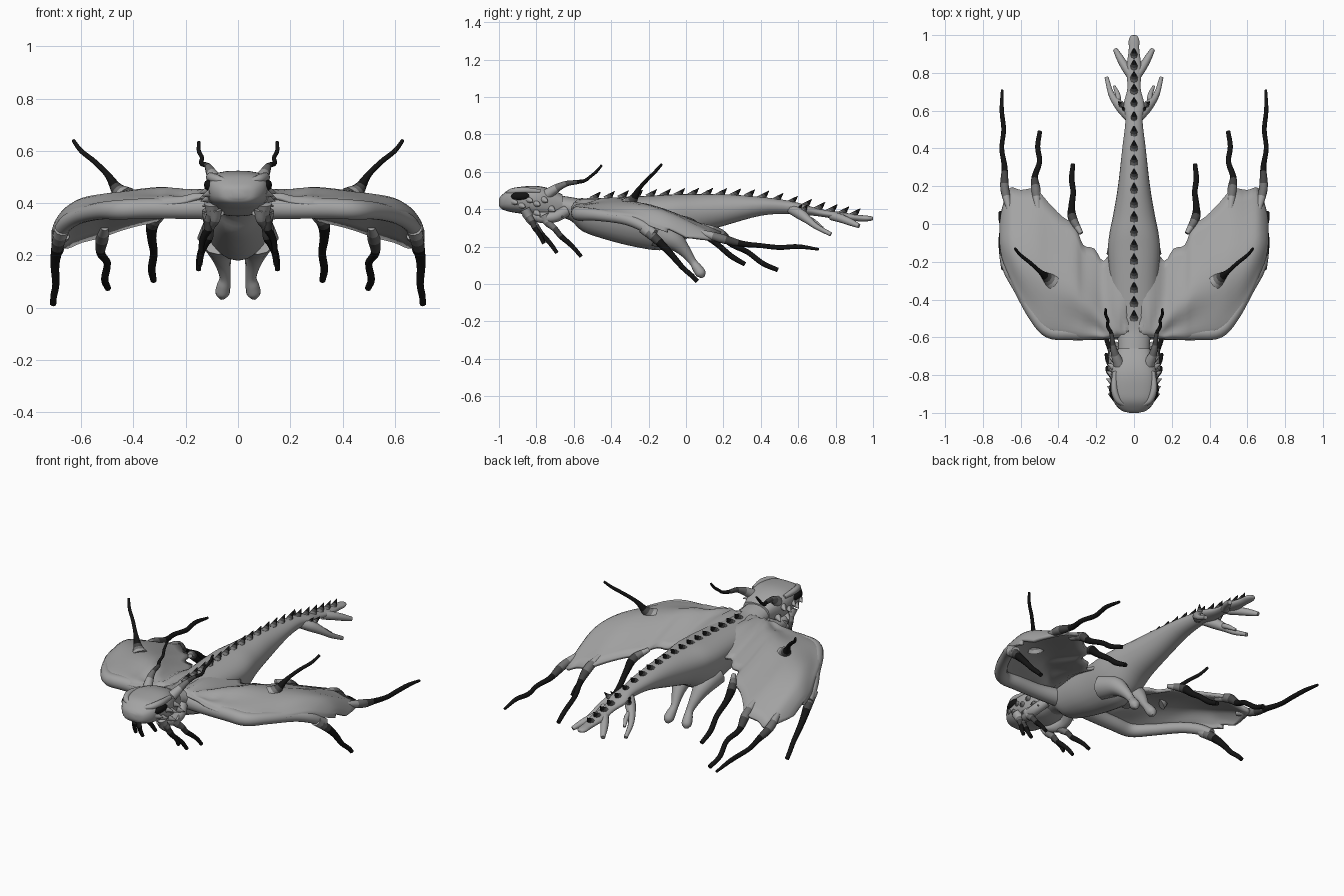
import bpy, bmesh, math
from mathutils import Vector


def shade(name, v):
    m = bpy.data.materials.new(name)
    m.diffuse_color = (v, v, v, 1)
    return m


# Skin grey fading through two steps to the near-black tendrils
GREY, MID, DEEP, DARK = (shade("skin", .37), shade("skin_mid", .17), shade("skin_deep", .06), shade("dark", .007))


def spline(pts, n):
    """Catmull-Rom interpolation of tuples of any length."""
    p = [Vector(q) for q in pts]
    p = [2 * p[0] - p[1]] + p + [2 * p[-1] - p[-2]]
    out = []
    for i in range(1, len(p) - 2):
        a, b, c, d = p[i - 1:i + 3]
        for k in range(n):
            t = k / n
            out.append(0.5 * (2 * b + (c - a) * t + (2 * a - 5 * b + 4 * c - d) * t * t
                              + (3 * b - a - 3 * c + d) * t ** 3))
    return out + [p[-2]]


def finish(name, verts, faces, mirror=False, mats=(GREY,), fade=0, angle=50):
    me = bpy.data.meshes.new(name)
    me.from_pydata(verts, [], faces)
    for m in mats:
        me.materials.append(m)
    for i, f in enumerate(me.polygons):
        f.material_index = min(len(mats) - 1, int(i / fade)) if fade else 0
    me.polygons[-2].material_index = 0
    bm = bmesh.new()
    bm.from_mesh(me)
    bmesh.ops.recalc_face_normals(bm, faces=bm.faces)
    bm.to_mesh(me)
    bm.free()
    ob = bpy.data.objects.new(name, me)
    bpy.context.collection.objects.link(ob)
    if mirror:
        ob.modifiers.new("mirror", 'MIRROR').use_mirror_merge = False
    bpy.ops.object.select_all(action='DESELECT')
    ob.select_set(True)
    bpy.context.view_layer.objects.active = ob
    bpy.ops.object.shade_smooth_by_angle(angle=math.radians(angle))
    return ob


def skin(rings):
    n = len(rings[0])
    faces = [(i * n + j, i * n + (j + 1) % n, (i + 1) * n + (j + 1) % n, (i + 1) * n + j)
             for i in range(len(rings) - 1) for j in range(n)]
    last = (len(rings) - 1) * n
    faces += [tuple(range(n)), tuple(range(last, last + n))]
    return [v for r in rings for v in r], faces


def tube(name, pts, mirror=True, mats=(GREY,), fade=0, n=10, steps=5):
    """Tapered tube through (x, y, z, radius) points; fade = rings per shade."""
    p = spline(pts, steps)
    d = p[-1].xyz - p[0].xyz
    ref = Vector([1.0 if k == min(range(3), key=lambda m: abs(d[m])) else 0.0 for k in range(3)])
    rings = []
    for i, q in enumerate(p):
        t = (p[min(i + 1, len(p) - 1)].xyz - p[max(i - 1, 0)].xyz).normalized()
        s = t.cross(ref).normalized()
        u = t.cross(s)
        rings.append([q.xyz + q.w * (s * math.cos(a) + u * math.sin(a))
                      for a in (2 * math.pi * k / n for k in range(n))])
    return finish(name, *skin(rings), mirror, mats, fade * n)


def tendril(name, pts, fade=3):
    tube(name, pts, mats=(GREY, MID, DEEP, DARK), fade=fade)


def loft(name, secs, n=24, steps=4, e=1):
    """Sections along y: (y, z bottom, z top, half width, z of widest point)."""
    rings = []
    for y, z0, z1, w, zm in spline(secs, steps):
        ring = []
        for k in range(n):
            c, s = math.cos(2 * math.pi * k / n), math.sin(2 * math.pi * k / n)
            h = (z1 - zm) if s > 0 else (zm - z0)
            ring.append((w * math.copysign(abs(c) ** e, c), y, zm + h * math.copysign(abs(s) ** e, s)))
        rings.append(ring)
    return finish(name, *skin(rings))


# Body and tail
loft("body", [(-.72, .37, .48, .08, .43), (-.62, .34, .465, .085, .41), (-.55, .28, .455, .10, .40),
              (-.42, .235, .46, .12, .39), (-.28, .20, .468, .13, .385), (-.14, .18, .475, .138, .385),
              (-.05, .21, .48, .13, .39), (.05, .265, .48, .11, .39), (.2, .31, .48, .085, .40),
              (.4, .365, .465, .062, .42), (.55, .375, .445, .045, .415), (.63, .37, .425, .055, .40),
              (.72, .36, .40, .035, .38), (.82, .345, .385, .04, .365), (.92, .335, .37, .028, .355),
              (.97, .335, .365, .028, .35), (.995, .34, .36, .018, .35), (1.0, .347, .353, .006, .35)])

# Head with broad, slightly boxy sections
loft("head", [(-1.0, .42, .455, .025, .435), (-.985, .40, .475, .07, .44), (-.94, .385, .508, .108, .455),
              (-.88, .375, .52, .12, .46), (-.80, .355, .524, .122, .455), (-.73, .35, .51, .105, .44),
              (-.66, .36, .478, .085, .43)], e=.75)
tube("brow", [(.05, -.955, .483, .012), (.085, -.93, .493, .018), (.105, -.87, .50, .018), (.10, -.78, .495, .012)])
tube("eye", [(.09, -.945, .462, .006), (.104, -.91, .468, .022), (.108, -.86, .47, .022), (.106, -.82, .47, .006)],
     mats=(DARK,))
tube("jaw_frill", [(.07, -.84, .37, .02), (.1, -.77, .355, .03), (.105, -.70, .36, .03), (.08, -.64, .39, .03)])

# Wing membrane: x, front y, rear y, front z, middle z, rear z
cols = [(.03, -.60, -.10, .43, .455, .40), (.09, -.60, -.10, .43, .445, .39), (.16, -.61, -.195, .42, .44, .375),
        (.21, -.612, -.13, .405, .445, .36), (.27, -.615, -.11, .40, .455, .36), (.31, -.612, -.01, .395, .455, .345),
        (.38, -.605, .04, .39, .452, .33), (.45, -.595, .11, .385, .445, .31), (.52, -.54, .185, .38, .435, .285),
        (.60, -.42, .18, .37, .415, .265), (.66, -.29, .19, .35, .375, .24), (.70, -.18, .08, .305, .325, .245),
        (.713, -.10, .0, .275, .28, .25)]
grid = []
for x, yf, yr, zf, zm, zr in spline(cols, 3):
    row = spline([(x, yf, zf), (x, yf * .92 + yr * .08, max(zf + .022, zf * .6 + zm * .4)),
                  (x, yf * .6 + yr * .4, zm), (x, yr, zr)], 6)
    for k, v in enumerate(row):
        fold = math.cos(9 * math.atan2(v.x - .08, v.y + .62))
        v.z += .008 * fold * math.sin(math.pi * k / 18) * min(1, (.72 - v.x) * 5)
    grid.append(row)
m = len(grid[0])
wing = finish("wing_membrane", [v for r in grid for v in r],
              [(i * m + j, i * m + j + 1, (i + 1) * m + j + 1, (i + 1) * m + j)
               for i in range(len(grid) - 1) for j in range(m - 1)], mirror=True)
if wing.data.polygons[0].normal.z < 0:
    wing.data.flip_normals()
sol = wing.modifiers.new("thickness", 'SOLIDIFY')
sol.thickness, sol.offset = .018, -1
tube("wing_arm", [(.06, -.56, .385, .05), (.2, -.573, .38, .041), (.34, -.575, .38, .04), (.45, -.565, .375, .038),
                  (.53, -.48, .37, .033), (.61, -.34, .35, .03), (.66, -.25, .32, .03), (.69, -.17, .27, .024)], n=14)

# Dark tendrils around each wing
tendril("wing_tip_tendril", [(.675, -.23, .30, .03), (.69, -.16, .24, .024), (.70, -.09, .17, .018), (.697, -.02, .09, .014),
                             (.705, .03, .045, .013), (.707, .06, .014, .012)], 2)
tendril("outer_tendril", [(.66, .08, .275, .016), (.685, .19, .243, .024), (.685, .30, .215, .016), (.70, .40, .205, .013),
                          (.69, .50, .195, .013), (.70, .60, .20, .012), (.698, .71, .185, .007)])
tendril("middle_tendril", [(.51, .08, .31, .016), (.52, .18, .27, .026), (.525, .25, .21, .017), (.50, .33, .17, .014),
                           (.51, .41, .11, .014), (.498, .49, .075, .012)])
tendril("inner_tendril", [(.28, -.05, .36, .012), (.325, .03, .325, .024), (.33, .09, .27, .018), (.322, .17, .21, .015),
                          (.33, .24, .15, .015), (.323, .315, .105, .012)], 2)
tendril("upper_tendril", [(.435, -.305, .425, .045), (.465, -.28, .457, .024), (.50, -.25, .51, .012),
                          (.55, -.205, .56, .01), (.60, -.165, .60, .009), (.63, -.13, .64, .007)], 2)

# Head horns: grey root fading to a dark feeler
tendril("horn", [(.08, -.74, .48, .03), (.10, -.69, .513, .022), (.112, -.64, .536, .015), (.12, -.58, .545, .011),
                 (.14, -.54, .553, .009), (.138, -.51, .575, .008), (.15, -.48, .60, .008), (.15, -.45, .635, .006)], 5)

# Chin tendrils
for a, b in (((.09, -.83, .34), (.15, -.69, .17)), ((.11, -.74, .33), (.155, -.56, .15)),
             ((.10, -.84, .36), (.145, -.76, .22))):
    a, b = Vector(a), Vector(b)
    path = [(*(a + Vector((0, -.02, .04))), .03), (*a, .022)]
    for i in range(1, 6):
        w = .004 * math.sin(i * 2.2)
        path.append((*(a.lerp(b, i / 5) + Vector((w, 0, w))), .018 - .0016 * i))
    tendril("chin_tendril", path, 5)

# Legs
tube("leg", [(.075, -.16, .27, .07), (.07, -.07, .235, .055), (.06, -.01, .18, .034), (.05, .035, .12, .021),
             (.055, .06, .085, .026), (.06, .08, .055, .027), (.062, .09, .035, .010)], n=12)

# Tail fin prongs
tube("tail_prong_front", [(.02, .56, .40, .025), (.06, .61, .375, .03), (.10, .655, .34, .021), (.125, .70, .305, .015),
                          (.145, .775, .265, .011)])
tube("tail_prong_twig", [(.085, .63, .36, .015), (.085, .68, .335, .014), (.105, .73, .30, .007)])
tube("tail_prong_rear", [(.01, .78, .365, .025), (.045, .83, .35, .023), (.075, .88, .33, .019), (.10, .925, .31, .012)])


def spike(name, base, tip, r, mirror=False, mats=(GREY,), fade=0):
    base, tip = Vector(base), Vector(tip)
    tube(name, [(*base, r), (*base.lerp(tip, .5), r * .55), (*tip, .001)], mirror, mats, fade, n=8, steps=2)


# Spine spikes leaning backwards
tops = spline([(-.5, .455), (-.2, .468), (.1, .475), (.4, .46), (.7, .40), (.95, .355)], 4)
for v in tops[:-1]:
    spike("spine_spike", (0, v.x, v.y - .008), (0, v.x + .044, v.y + .038), .024, mats=(MID, DEEP, DARK), fade=1)

# Cheek and jaw spikes
for x, y, z in ((.10, -.92, .44), (.105, -.88, .42), (.11, -.84, .45), (.11, -.80, .43), (.105, -.76, .45),
                (.10, -.80, .38), (.10, -.72, .40), (.09, -.68, .37)):
    spike("cheek_spike", (x, y, z), (x + .038, y + .022, z - .012), .02, True)
for x, y in ((.045, .60), (.065, .63)):
    spike("tail_spike", (x, y, .395), (x + .02, y + .02, .425), .016, True, (MID, DEEP, DARK), 1)
